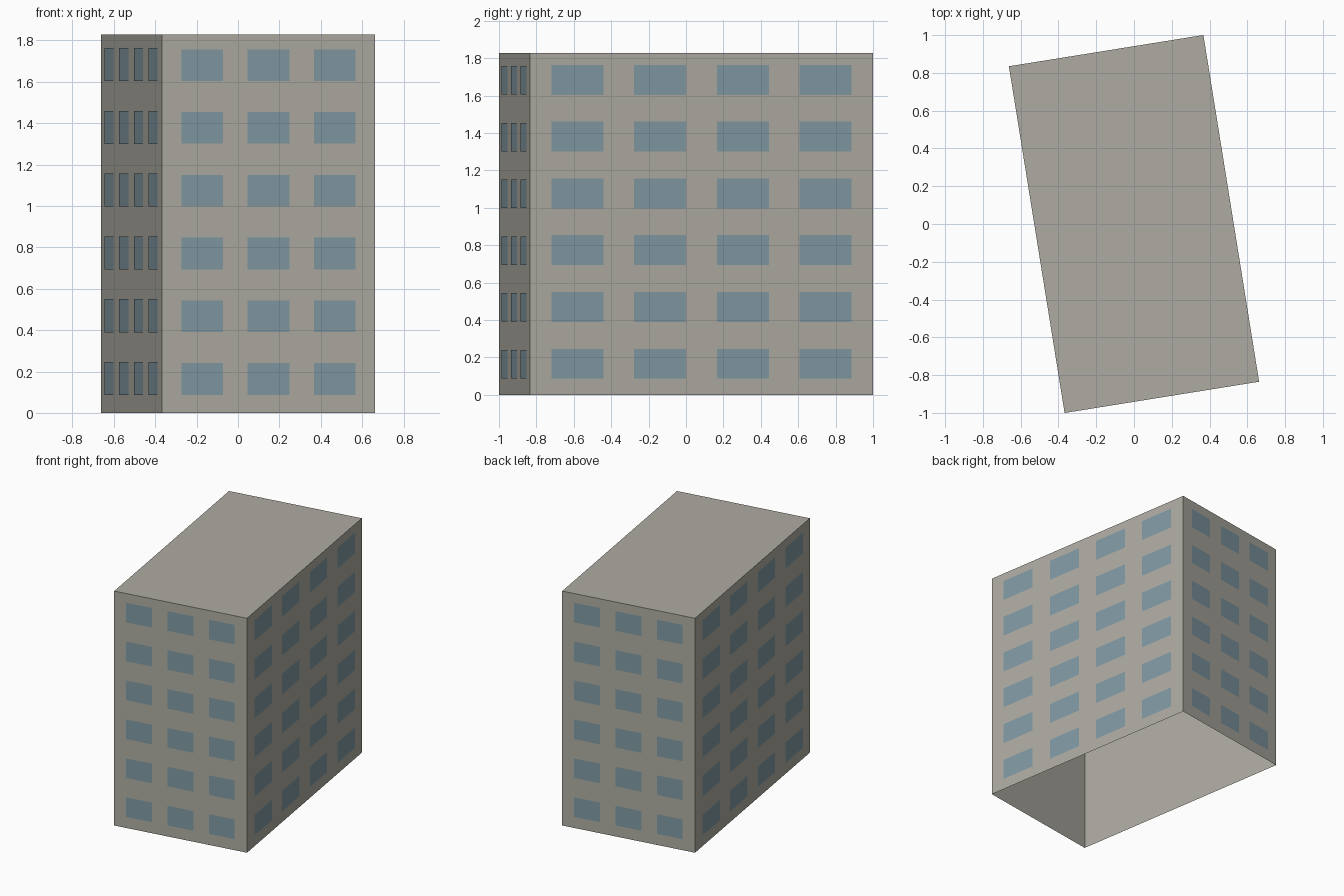
import bpy, bmesh
from math import radians, pi
from mathutils import Matrix, Vector

if "Cube" in bpy.data.objects:
    bpy.data.objects.remove(bpy.data.objects["Cube"], do_unlink=True)

WIDTH, DEPTH, HEIGHT = 1.043, 1.859, 1.828
TURN = Matrix.Rotation(radians(9.13), 4, "Z")
FLOORS, FLOOR_STEP = 6, 0.3035
PROUD = 0.002


def material(name, color):
    mat = bpy.data.materials.new(name)
    mat.use_nodes = True
    mat.diffuse_color = (*color, 1)
    mat.node_tree.nodes["Principled BSDF"].inputs["Base Color"].default_value = (*color, 1)
    return mat


def finish(name, bm, mat):
    bm.transform(TURN)
    mesh = bpy.data.meshes.new(name)
    bm.to_mesh(mesh)
    bm.free()
    mesh.materials.append(mat)
    obj = bpy.data.objects.new(name, mesh)
    bpy.context.collection.objects.link(obj)
    return obj


concrete = material("warm_grey_concrete", (0.42, 0.41, 0.36))
glass = material("blue_grey_glass", (0.22, 0.32, 0.37))

# Building shell: a box open at the bottom
bm = bmesh.new()
bmesh.ops.create_cube(bm, size=1)
bmesh.ops.scale(bm, vec=(WIDTH, DEPTH, HEIGHT), verts=bm.verts)
bmesh.ops.translate(bm, vec=(0, 0, HEIGHT / 2), verts=bm.verts)
floor = [f for f in bm.faces if f.normal.z < -0.5]
bmesh.ops.delete(bm, geom=floor, context="FACES")
finish("building_shell", bm, concrete)


# Window plates: a regular grid lying just outside each wall
def windows(name, angle, distance, columns, step, size, sill):
    bm = bmesh.new()
    w, h = size
    y = -distance - PROUD
    for row in range(FLOORS):
        z = sill + row * FLOOR_STEP
        for col in range(columns):
            x = (col - (columns - 1) / 2) * step
            corners = [(x - w / 2, z), (x + w / 2, z), (x + w / 2, z + h), (x - w / 2, z + h)]
            bm.faces.new([bm.verts.new(Vector((u, y, v))) for u, v in corners])
    bm.transform(Matrix.Rotation(angle, 4, "Z"))
    finish(name, bm, glass)


for name, angle in (("front_windows", 0), ("back_windows", pi)):
    windows(name, angle, DEPTH / 2, 3, 0.324, (0.204, 0.153), 0.087)
for name, angle in (("left_windows", pi / 2), ("right_windows", -pi / 2)):
    windows(name, angle, WIDTH / 2, 4, 0.448, (0.281, 0.16), 0.086)
